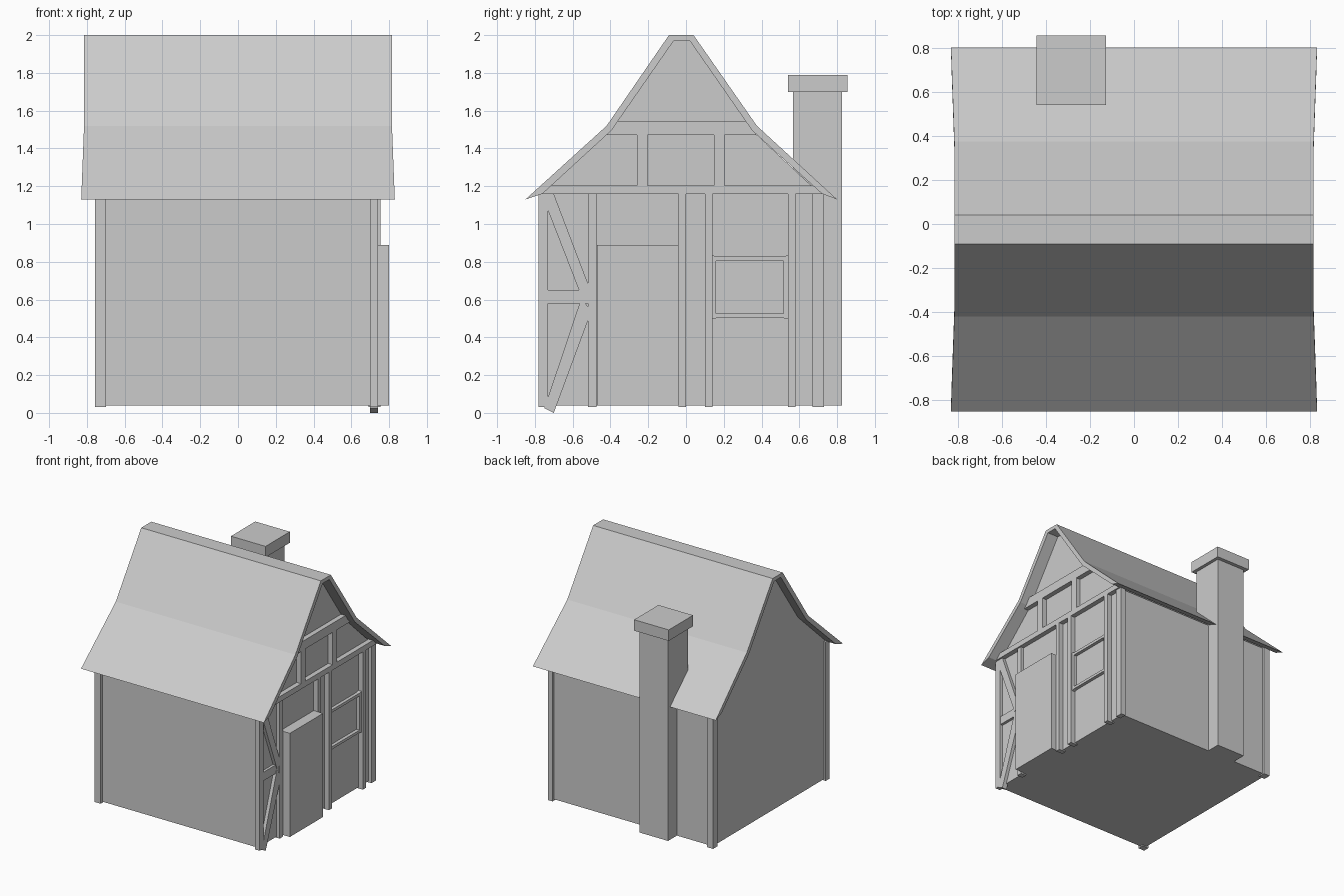
import bpy, bmesh

if "Cube" in bpy.data.objects:
    bpy.data.objects.remove(bpy.data.objects["Cube"])


def prism(name, pts, x0, x1, flare=None):
    """Extrude a (y, z) outline along x; flare widens chosen points at both ends."""
    flare = flare or {}
    bm = bmesh.new()
    ends = []
    for x, s in ((x0, -1), (x1, 1)):
        ends.append([bm.verts.new((x + s * flare.get(i, 0), y, z))
                     for i, (y, z) in enumerate(pts)])
    n = len(pts)
    for ring in ends:
        bm.faces.new(ring)
    for i in range(n):
        j = (i + 1) % n
        bm.faces.new((ends[0][i], ends[0][j], ends[1][j], ends[1][i]))
    bmesh.ops.recalc_face_normals(bm, faces=bm.faces)
    mesh = bpy.data.meshes.new(name)
    bm.to_mesh(mesh)
    bm.free()
    obj = bpy.data.objects.new(name, mesh)
    bpy.context.collection.objects.link(obj)
    return obj


def box(name, x0, x1, y0, y1, z0, z1):
    return prism(name, [(y0, z0), (y1, z0), (y1, z1), (y0, z1)], x0, x1)


WALL, TIMBER, BEAM = 0.715, 0.742, 0.755   # depths on the half-timbered side
IN = 0.69                                  # timbers start inside the wall

# House body with gables
inner = [(0.72, 1.16), (0.35, 1.495), (0.02, 1.97),
         (-0.065, 1.97), (-0.395, 1.495), (-0.76, 1.16)]
prism("house_body", [(-0.76, 0.04), (0.71, 0.04), (0.71, 1.16)] + inner[1:],
      -0.74, WALL)

# Kinked roof shell, slightly wider at the eaves
outer = [(-0.85, 1.13), (-0.42, 1.52), (-0.09, 2.0),
         (0.04, 2.0), (0.375, 1.52), (0.80, 1.13)]
prism("roof", outer + inner, -0.815, 0.815,
      {0: 0.015, 5: 0.015, 6: 0.013, 11: 0.013})

# Corner posts
for side, x0, x1 in (("left", -0.757, -0.70), ("right", 0.70, TIMBER)):
    for end, y0, y1 in (("front", -0.78, -0.73), ("back", 0.67, 0.73)):
        box(f"corner_post_{end}_{side}", x0, x1, y0, y1, 0.03, 1.17)

# Wall studs on the timbered side
studs = [(-0.52, -0.475, TIMBER), (-0.04, 0.0, BEAM),
         (0.10, 0.14, BEAM), (0.54, 0.58, BEAM)]
for i, (y0, y1, x1) in enumerate(studs):
    box(f"wall_stud_{i + 1}", IN, x1, y0, y1, 0.03, 1.165)

# Horizontal beams, cut to the roof slope
prism("eaves_beam", [(-0.765, 1.16), (0.72, 1.16), (0.68, 1.205), (-0.72, 1.205)],
      IN, BEAM)
prism("collar_beam", [(-0.42, 1.47), (0.375, 1.47), (0.32, 1.545), (-0.365, 1.545)],
      IN, BEAM)

# Gable studs
for i, y0 in enumerate((-0.26, 0.148)):
    box(f"gable_stud_{i + 1}", IN, BEAM, y0, y0 + 0.057, 1.20, 1.475)

# Diagonal braces and middle rail
prism("upper_brace", [(-0.765, 1.16), (-0.70, 1.16), (-0.50, 0.635), (-0.555, 0.62)],
      0.70, TIMBER)
prism("lower_brace", [(-0.75, 0.025), (-0.70, 0.0), (-0.50, 0.54), (-0.555, 0.605)],
      0.70, TIMBER)
box("middle_rail", IN, TIMBER - 0.005, -0.74, -0.51, 0.58, 0.65)

# Door
box("door", IN, 0.80, -0.47, -0.04, 0.04, 0.89)

# Window frame
for label, z0, z1, tip in (("sill", 0.503, 0.525, 0.495), ("head", 0.828, 0.805, 0.835)):
    prism(f"window_{label}", [(0.135, tip), (0.165, z0), (0.51, z0), (0.545, tip),
                              (0.545, z1), (0.135, z1)], IN, TIMBER)
for i, (y0, y1) in enumerate(((0.13, 0.16), (0.515, 0.55))):
    box(f"window_jamb_{i + 1}", IN, TIMBER, y0, y1, 0.52, 0.81)

# Chimney
box("chimney_shaft", -0.415, -0.155, 0.567, 0.825, 0.04, 1.70)
box("chimney_cap", -0.442, -0.128, 0.54, 0.855, 1.70, 1.79)
